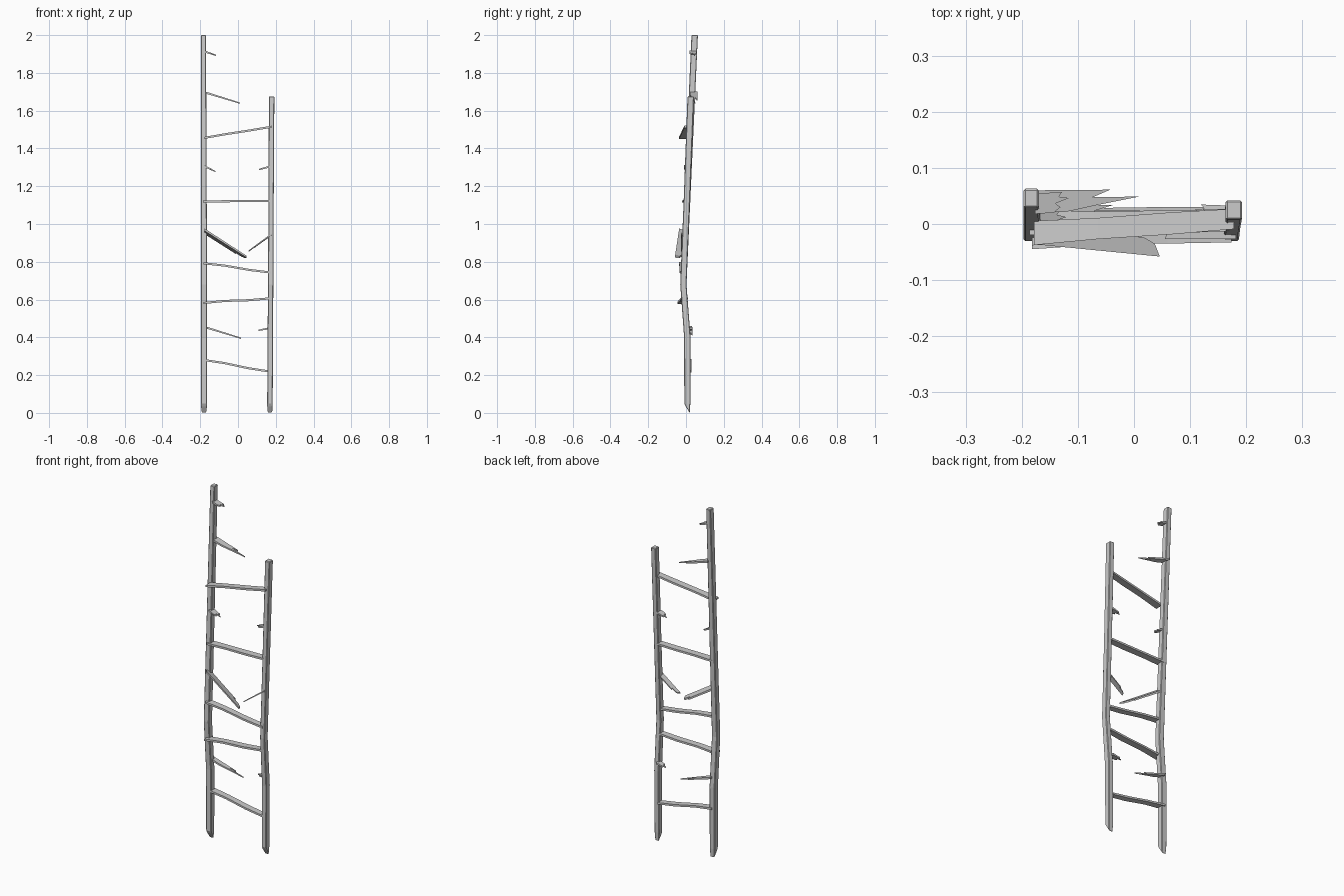
import bpy, bmesh
from mathutils import Vector

if "Cube" in bpy.data.objects:
    bpy.data.objects.remove(bpy.data.objects["Cube"])


def make_object(name, bm):
    bmesh.ops.recalc_face_normals(bm, faces=bm.faces)
    mesh = bpy.data.meshes.new(name)
    bm.to_mesh(mesh)
    bm.free()
    obj = bpy.data.objects.new(name, mesh)
    bpy.context.collection.objects.link(obj)
    return obj


def loft(name, rings):
    """Skin a list of equal-length vertex rings and cap both ends."""
    bm = bmesh.new()
    vs = [[bm.verts.new(p) for p in r] for r in rings]
    n = len(vs[0])
    for a, b in zip(vs, vs[1:]):
        for i in range(n):
            j = (i + 1) % n
            bm.faces.new((a[i], a[j], b[j], b[i]))
    bm.faces.new(vs[0])
    bm.faces.new(vs[-1])
    return make_object(name, bm)


def rail(name, stations):
    """Stations: x centre, y centre, z, width, depth, extra z of the front edge."""
    rings = []
    for x, y, z, w, d, lift in stations:
        rings.append([(x - w/2, y - d/2, z + lift), (x + w/2, y - d/2, z + lift),
                      (x + w/2, y + d/2, z), (x - w/2, y + d/2, z)])
    obj = loft(name, rings)
    mod = obj.modifiers.new("worn_edges", 'BEVEL')
    mod.width = 0.003
    mod.segments = 1


def rung(name, a, b, w=0.038, t=0.011, bend=0.003):
    """Whole rung: thin board with slightly uneven bend and width."""
    a, b = Vector(a), Vector(b)
    rings = []
    for f, s, k in ((0, 0, 1.05), (.32, 1, .92), (.68, -.6, .96), (1, 0, .88)):
        p = a.lerp(b, f)
        p.z += s * bend
        h = w * k / 2
        rings.append([p + Vector((0, -h, -t/2)), p + Vector((0, h, -t/2)),
                      p + Vector((0, h, t/2)), p + Vector((0, -h, t/2))])
    loft(name, rings)


# Splintered end outlines: (fraction along board, offset across in half widths)
LONG = [(0, -1), (.3, -.95), (.62, -.35), (1, .3), (.55, .3), (.72, .95), (0, 1)]
STUB = [(0, -1), (.55, -1), (.75, -.5), (.6, -.1), (1, .35), (.7, .55), (.8, 1), (0, 1)]
WIDE = [(0, -1), (1, -1), (.96, .0), (.88, .4), (.72, .5), (.75, 1), (0, 1)]


def shard(name, a, b, shape, w=0.038, t=0.011, roll=0.0, tip=0.6):
    """Broken rung: outline extruded in thickness, thinning toward the tip."""
    a, b = Vector(a), Vector(b)
    bm = bmesh.new()
    top, low = [], []
    for f, v in shape:
        p = a.lerp(b, f)
        p.y += v * w / 2
        p.z -= v * w / 2 * roll * 1.0
        h = t / 2 * (1 + (tip - 1) * f)
        top.append(bm.verts.new(p + Vector((0, 0, h))))
        low.append(bm.verts.new(p - Vector((0, 0, h))))
    bm.faces.new(top)
    bm.faces.new(low[::-1])
    n = len(top)
    for i in range(n):
        j = (i + 1) % n
        bm.faces.new((top[i], low[i], low[j], top[j]))
    make_object(name, bm)


# Side rails, bowed forward near the middle, with slanted feet
rail("left_rail", [(-.180, .009, 0, .026, .022, .035), (-.180, .007, .05, .032, .032, 0),
                   (-.180, .007, .40, .033, .034, 0), (-.180, -.014, .68, .033, .033, 0),
                   (-.181, .006, 1.12, .031, .033, 0), (-.183, .046, 2.0, .027, .034, 0)])
rail("right_rail", [(.169, .009, 0, .024, .022, .035), (.169, .007, .05, .029, .032, 0),
                    (.171, .007, .40, .029, .034, 0), (.173, -.014, .68, .028, .033, 0),
                    (.175, .004, 1.12, .028, .033, 0), (.178, .025, 1.675, .029, .034, 0)])

# Whole rungs
rung("rung_low", (-.182, .010, .280), (.160, .013, .220))
rung("rung_lower_mid", (-.182, -.024, .582), (.166, -.008, .606), .040)
rung("rung_mid", (-.182, -.018, .792), (.174, -.016, .743), .038)
rung("rung_upper_mid", (-.186, .002, 1.118), (.170, .005, 1.123), .042, bend=.001)
rung("rung_high", (-.178, -.016, 1.456), (.178, .009, 1.515), .041, bend=.001)

# Broken rungs
shard("broken_rung_low_left", (-.178, .018, .455), (.017, .020, .395), LONG, .030)
shard("broken_rung_low_right", (.166, .018, .448), (.108, .020, .437), STUB, .030)
shard("broken_rung_mid_left", (-.178, -.014, .962), (.046, -.036, .818), WIDE, .044, .012, .4, .8)
shard("broken_rung_mid_right", (.182, -.012, .948), (.055, -.012, .855), WIDE, .030, .009, .1)
shard("broken_rung_upper_left", (-.178, .008, 1.306), (-.120, .006, 1.278), STUB, .036)
shard("broken_rung_upper_right", (.172, .010, 1.305), (.110, .010, 1.288), STUB, .034)
shard("broken_rung_high_left", (-.176, .040, 1.697), (.010, .043, 1.640), LONG, .040)
shard("broken_rung_top_left", (-.176, .036, 1.913), (-.116, .040, 1.893), STUB, .036)
